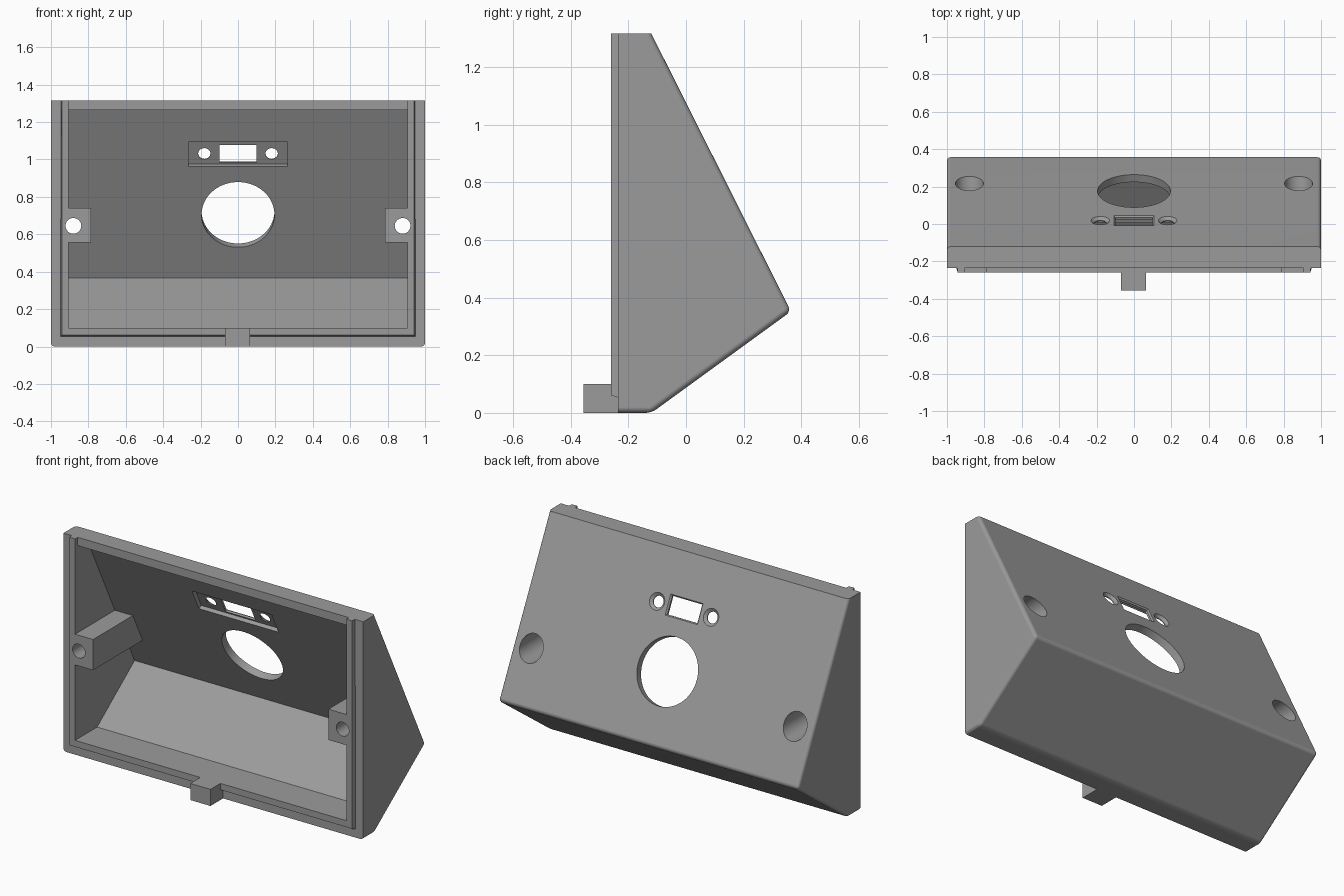
import bpy, bmesh, math
from mathutils import Matrix, Vector

if "Cube" in bpy.data.objects:
    bpy.data.objects.remove(bpy.data.objects["Cube"])

grey = bpy.data.materials.new("mid grey")
grey.diffuse_color = (0.33, 0.33, 0.33, 1)
grey.use_nodes = True
grey.node_tree.nodes["Principled BSDF"].inputs["Base Color"].default_value = grey.diffuse_color

TOP, APEX_Y, APEX_Z, KNEE = 1.315, 0.364, 0.352, -0.12
RIM, LIP = -0.235, -0.26
SLOPE = (APEX_Y - KNEE) / (TOP - APEX_Z)


def panel_y(z):
    """Depth of the outer sloping panel at a given height."""
    return KNEE + (TOP - z) * SLOPE


def finish(name, bm):
    bmesh.ops.recalc_face_normals(bm, faces=bm.faces)
    me = bpy.data.meshes.new(name)
    bm.to_mesh(me)
    bm.free()
    me.materials.append(grey)
    ob = bpy.data.objects.new(name, me)
    bpy.context.collection.objects.link(ob)
    return ob


def prism_bm(pts, x0, x1):
    """Extrude a (y, z) profile from x0 to x1."""
    bm = bmesh.new()
    f = bm.faces.new([bm.verts.new((x0, y, z)) for y, z in pts])
    r = bmesh.ops.extrude_face_region(bm, geom=[f])
    vs = [g for g in r["geom"] if isinstance(g, bmesh.types.BMVert)]
    bmesh.ops.translate(bm, verts=vs, vec=(x1 - x0, 0, 0))
    return bm


def prism(name, pts, x0, x1):
    return finish(name, prism_bm(pts, x0, x1))


def box(name, x0, x1, y0, y1, z0, z1):
    return prism(name, [(y0, z0), (y1, z0), (y1, z1), (y0, z1)], x0, x1)


def cone(name, r0, r1, d0, d1, frame, x=0, segs=48, square=None):
    """Round (or rectangular) cutter running from depth d0 to d1 in a frame."""
    bm = bmesh.new()
    if square:
        (a0, b0), (a1, b1) = square
        rings = [[(-a, -b), (a, -b), (a, b), (-a, b)] for a, b in ((a0, b0), (a1, b1))]
    else:
        ang = [2 * math.pi * i / segs for i in range(segs)]
        rings = [[(r * math.cos(t), r * math.sin(t)) for t in ang] for r in (r0, r1)]
    v = [[bm.verts.new(frame @ Vector((px + x, py, d))) for px, py in ring]
         for ring, d in zip(rings, (d0, d1))]
    n = len(v[0])
    bm.faces.new(v[0])
    bm.faces.new(v[1])
    for i in range(n):
        j = (i + 1) % n
        bm.faces.new((v[0][i], v[0][j], v[1][j], v[1][i]))
    return finish(name, bm)


def combine(target, tool, op):
    m = target.modifiers.new(op, 'BOOLEAN')
    m.operation, m.solver, m.object = op, 'EXACT', tool
    bpy.context.view_layer.objects.active = target
    bpy.ops.object.modifier_apply(modifier=m.name)
    bpy.data.objects.remove(tool)


def add(tool):
    combine(shell, tool, 'UNION')


def cut(tool):
    combine(shell, tool, 'DIFFERENCE')


def panel_frame(z):
    """Frame on the sloping panel: x across, y up the slope, z inward."""
    up = Vector((0, -SLOPE, 1)).normalized()
    x = Vector((1, 0, 0))
    inward = x.cross(up)
    rot = Matrix((x, up, inward)).transposed().to_4x4()
    return Matrix.Translation((0, panel_y(z), z)) @ rot


# Outer wedge with rounded side, bottom and apex edges
bm = prism_bm([(RIM, 0), (KNEE, 0), (APEX_Y, APEX_Z), (KNEE, TOP), (RIM, TOP)], -1, 1)
soft = []
for e in bm.edges:
    a, b = (v.co for v in e.verts)
    at_rim = a.y < RIM + 0.01 and b.y < RIM + 0.01
    at_top = a.z > TOP - 0.01 and b.z > TOP - 0.01
    if not (at_rim or at_top):
        soft.append(e)
bmesh.ops.bevel(bm, geom=soft, offset=0.02, offset_type='OFFSET', segments=4,
                profile=0.5, affect='EDGES', clamp_overlap=True)
shell = finish("wedge_housing", bm)

# Tapered locating lip
bm = prism_bm([(LIP, 0.061), (RIM, 0.053), (-0.2, 0.053), (-0.2, TOP), (LIP, TOP)], -0.95, 0.95)
for v in bm.verts:
    if v.co.y < LIP + 0.001:
        v.co.x *= 0.942 / 0.95
add(finish("lip", bm))

# Bottom tab
add(box("tab", -0.07, 0.065, -0.355, -0.2, 0, 0.1))

# Hollow interior, and the gap in the lip along the top
cut(prism("cavity", [(-0.3, 0.1), (-0.05, 0.1), (panel_y(0.365) - 0.05, 0.365),
                     (panel_y(1.265) - 0.05, 1.265), (-0.3, 1.265)], -0.905, 0.905))
cut(box("top_gap", -0.905, 0.905, -0.3, RIM, 1.2, 1.4))

# Screw bosses with through holes and counterbores from the back
y_frame = Matrix(((1, 0, 0, 0), (0, 0, 1, 0), (0, 1, 0, 0.645), (0, 0, 0, 1)))
for s in (-1, 1):
    pts = [(LIP, 0.555), (panel_y(0.555) - 0.025, 0.555),
           (panel_y(0.74) - 0.025, 0.74), (LIP, 0.74)]
    add(prism("boss", pts, *sorted((s * 0.785, s * 0.925))))
for s in (-1, 1):
    cut(cone("screw_hole", 0.042, 0.042, -0.4, 0.5, y_frame, s * 0.88, 32))
    cut(cone("counterbore", 0.075, 0.075, -0.1, 0.5, y_frame, s * 0.88))

# Large round opening
cut(cone("round_opening", 0.195, 0.195, -0.1, 0.1, panel_frame(0.725), segs=72))

# Connector: inner pocket, chamfered window and two countersunk holes
f = panel_frame(1.04)
pocket = f @ Matrix.Translation((0, 0.01, 0))
cut(cone("pocket", 0, 0, 0.02, 0.07, pocket, square=((0.265, 0.073), (0.265, 0.073))))
cut(cone("window", 0, 0, -0.05, 0.05, f, square=((0.1, 0.053), (0.1, 0.053))))
cut(cone("window_chamfer", 0, 0, -0.005, 0.01, f, square=((0.113, 0.064), (0.098, 0.051))))
for s in (-1, 1):
    cut(cone("pin_hole", 0.033, 0.033, -0.05, 0.05, f, s * 0.18, 32))
    cut(cone("countersink", 0.054, 0.032, -0.004, 0.016, f, s * 0.18, 32))

# Smooth fillets and bores, sharp edges elsewhere
shell.data.materials.clear()
shell.data.materials.append(grey)
for p in shell.data.polygons:
    p.material_index = 0
bpy.ops.object.select_all(action='DESELECT')
shell.select_set(True)
bpy.context.view_layer.objects.active = shell
bpy.ops.object.shade_smooth_by_angle(angle=math.radians(28))
w = shell.modifiers.new("even_shading", 'WEIGHTED_NORMAL')
w.keep_sharp = True
